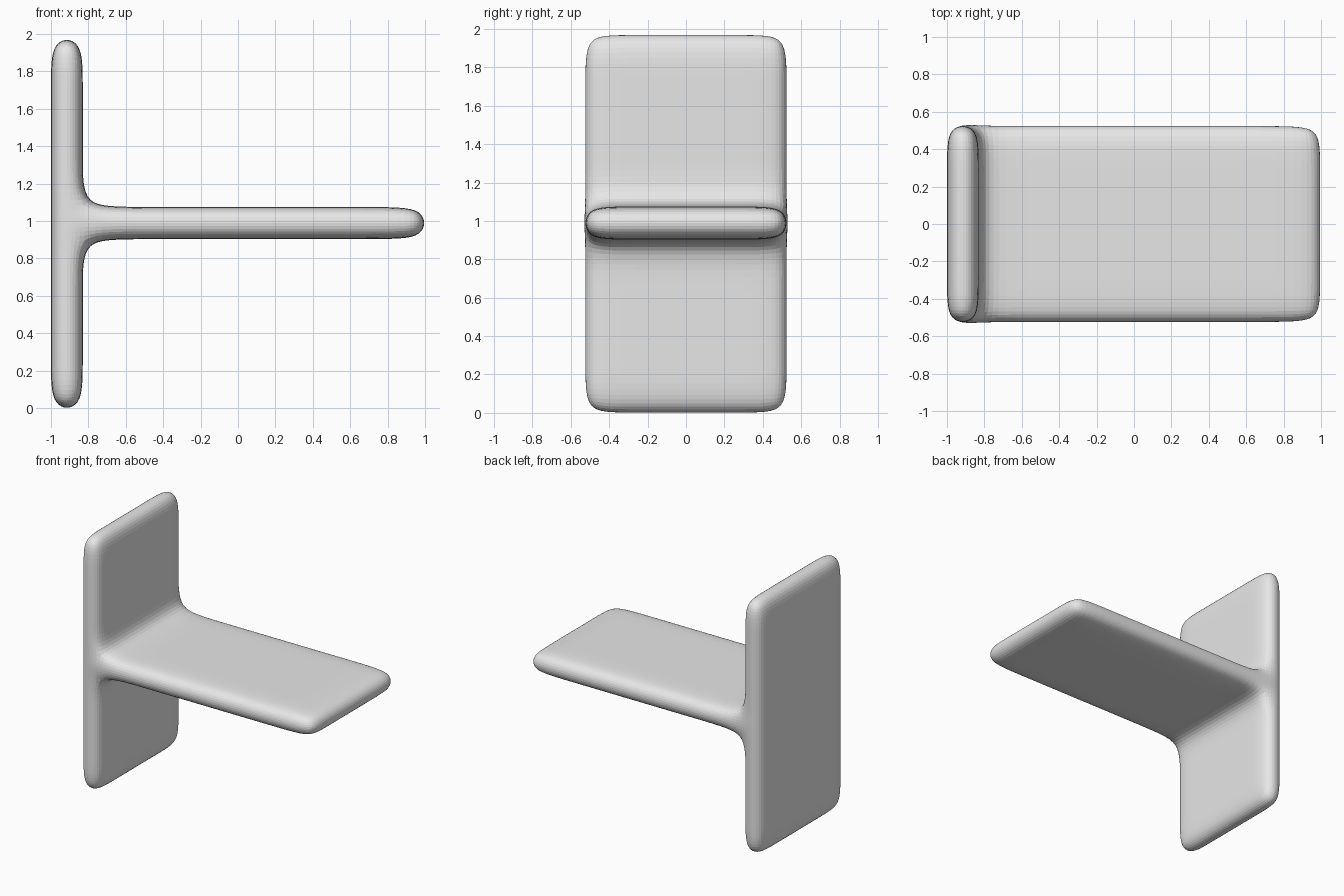
import bpy
import bmesh

default = bpy.data.objects.get("Cube")
if default:
    bpy.data.objects.remove(default, do_unlink=True)

# Material
grey = bpy.data.materials.new("light_grey")
grey.use_nodes = True
colour = (0.8, 0.8, 0.8, 1.0)
grey.diffuse_color = colour
grey.node_tree.nodes["Principled BSDF"].inputs["Base Color"].default_value = colour

# Control cage grid: outer edges plus support loops a fixed distance inside
LOOP = 0.24
SIDE_LOOP = 0.2
HALF_WIDTH = 0.532
PLATE = (-1.0, -0.83)
SHELF = (0.903, 1.075)
TIP, BOTTOM, TOP = 1.005, -0.008, 1.978
xs = [*PLATE, PLATE[1] + LOOP, TIP - LOOP, TIP]
ys = [-HALF_WIDTH, SIDE_LOOP - HALF_WIDTH, HALF_WIDTH - SIDE_LOOP, HALF_WIDTH]
zs = [BOTTOM, BOTTOM + LOOP, SHELF[0] - LOOP, *SHELF,
      SHELF[1] + LOOP, TOP - LOOP, TOP]
SHELF_ROW = zs.index(SHELF[0])


def solid(cell):
    """True for cells in the upright plate or the shelf."""
    i, j, k = cell
    inside = (0 <= i < len(xs) - 1 and 0 <= j < len(ys) - 1
              and 0 <= k < len(zs) - 1)
    return inside and (i == 0 or k == SHELF_ROW)


bm = bmesh.new()
corners = {}


def corner(key):
    if key not in corners:
        corners[key] = bm.verts.new((xs[key[0]], ys[key[1]], zs[key[2]]))
    return corners[key]


# Skin every exposed side of every solid cell
for i in range(len(xs) - 1):
    for j in range(len(ys) - 1):
        for k in range(len(zs) - 1):
            if not solid((i, j, k)):
                continue
            for axis in range(3):
                for step in (-1, 1):
                    near = [i, j, k]
                    near[axis] += step
                    if solid(near):
                        continue
                    ring = []
                    for a, b in ((0, 0), (1, 0), (1, 1), (0, 1)):
                        key = [i, j, k]
                        key[axis] += max(step, 0)
                        key[(axis + 1) % 3] += a
                        key[(axis + 2) % 3] += b
                        ring.append(corner(tuple(key)))
                    bm.faces.new(ring if step > 0 else ring[::-1])

bmesh.ops.recalc_face_normals(bm, faces=bm.faces)
mesh = bpy.data.meshes.new("upright_plate_and_shelf")
bm.to_mesh(mesh)
bm.free()
mesh.materials.append(grey)

# Rounded T-shaped body
body = bpy.data.objects.new("upright_plate_and_shelf", mesh)
bpy.context.collection.objects.link(body)
rounding = body.modifiers.new("rounding", "SUBSURF")
rounding.levels = rounding.render_levels = 3
